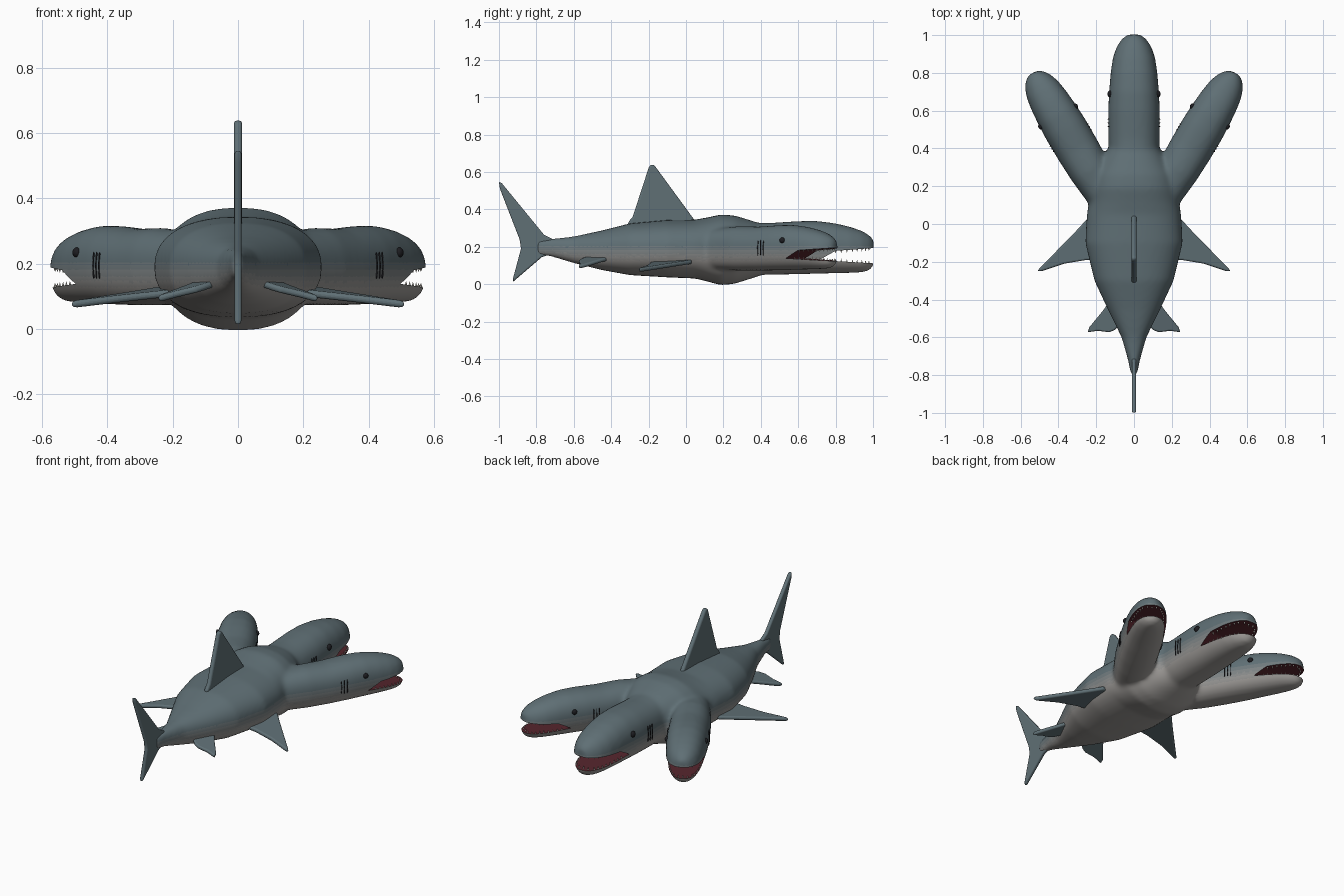
import bpy, bmesh, math
from mathutils import Vector, Matrix
from mathutils.bvhtree import BVHTree

if "Cube" in bpy.data.objects:
    bpy.data.objects.remove(bpy.data.objects["Cube"])


def material(name, rgb):
    m = bpy.data.materials.new(name)
    m.diffuse_color = (*rgb, 1)
    m.use_nodes = True
    m.node_tree.nodes["Principled BSDF"].inputs["Base Color"].default_value = m.diffuse_color
    return m


SLATE, BELLY = Vector((0.115, 0.16, 0.178)), Vector((0.34, 0.325, 0.31))
BANDS = 6
skin = [material(f"skin_{i}", BELLY.lerp(SLATE, i / (BANDS - 1))) for i in range(BANDS)]
red = material("mouth_red", (0.09, 0.018, 0.025))
dark = material("dark", (0.012, 0.012, 0.015))
ivory = material("ivory", (0.75, 0.72, 0.65))


def make_object(name, bm, mats=(), angle=40):
    bmesh.ops.recalc_face_normals(bm, faces=bm.faces)
    me = bpy.data.meshes.new(name)
    bm.to_mesh(me)
    bm.free()
    for m in mats:
        me.materials.append(m)
    me.polygons.foreach_set("use_smooth", [True] * len(me.polygons))
    me.set_sharp_from_angle(angle=math.radians(angle))
    ob = bpy.data.objects.new(name, me)
    bpy.context.collection.objects.link(ob)
    return ob


def loft(bm, sections, mat=Matrix(), n=36, power=2.3):
    """Closed skin through superellipse rings (y, half width, top z, bottom z)."""
    rings = []
    for y, w, zt, zb in sections:
        ring = []
        for k in range(n):
            c, s = math.cos(math.tau * k / n), math.sin(math.tau * k / n)
            x = w * math.copysign(abs(c) ** (2 / power), c)
            z = (zt + zb) / 2 + (zt - zb) / 2 * math.copysign(abs(s) ** (2 / power), s)
            ring.append(bm.verts.new(mat @ Vector((x, y, z))))
        rings.append(ring)
    for a, b in zip(rings, rings[1:]):
        for k in range(n):
            bm.faces.new((a[k], a[(k + 1) % n], b[(k + 1) % n], b[k]))
    bm.faces.new(rings[0])
    bm.faces.new(rings[-1])


def prism(bm, pts, offset):
    """Extrude a 3D polygon symmetrically by +-offset."""
    a = [bm.verts.new(Vector(p) + offset) for p in pts]
    b = [bm.verts.new(Vector(p) - offset) for p in pts]
    bm.faces.new(a)
    bm.faces.new(b)
    for i in range(len(pts)):
        j = (i + 1) % len(pts)
        bm.faces.new((a[i], a[j], b[j], b[i]))


# Head frames: the centre one is unscaled, the side ones splay out and are smaller
def side_frame(s):
    return (Matrix.Translation((s * 0.402, 0.57, 0.195))
            @ Matrix.Rotation(-s * math.radians(30.5), 4, 'Z')
            @ Matrix.Scale(0.85, 4) @ Matrix.Translation((0, -0.69, -0.195)))


frames = [Matrix(), side_frame(1), side_frame(-1)]

BODY = [(-0.8, .016, .235, .155), (-0.72, .032, .243, .147), (-0.6, .066, .255, .112),
        (-0.45, .14, .287, .075), (-0.3, .21, .325, .048), (-0.1, .258, .343, .036),
        (0.05, .25, .345, .03), (0.12, .238, .358, .012), (0.19, .235, .373, -.006),
        (0.26, .22, .367, .002), (0.35, .17, .34, .03), (0.44, .11, .31, .06)]
HEAD = [(0.1, .11, .31, .06), (0.3, .13, .33, .05), (0.45, .136, .327, .05), (0.6, .137, .337, .053),
        (0.7, .132, .338, .056), (0.8, .124, .325, .058), (0.88, .112, .306, .06),
        (0.94, .092, .285, .063), (0.98, .065, .262, .072), (1.003, .034, .24, .1)]
MOUTH = [(0.71, .128), (1.06, .108), (1.06, .197), (0.8, .178)]

# Body and three heads, fused and smoothed
bm = bmesh.new()
loft(bm, BODY)
for f in frames:
    loft(bm, HEAD, f)
raw = make_object("raw_body", bm)
rm = raw.modifiers.new("fuse", 'REMESH')
rm.mode, rm.voxel_size = 'VOXEL', 0.011
sm = raw.modifiers.new("blend", 'SMOOTH')
sm.factor, sm.iterations = 0.5, 14

# Mouth openings
cutters = []
for f in frames:
    bm = bmesh.new()
    prism(bm, [(0, y, z) for y, z in MOUTH], Vector((0.22, 0, 0)))
    bm.transform(f)
    cut = make_object("mouth_cutter", bm)
    cut.hide_render = True
    b = raw.modifiers.new("mouth", 'BOOLEAN')
    b.operation, b.solver, b.object = 'DIFFERENCE', 'EXACT', cut
    cutters.append(cut)
dg = bpy.context.evaluated_depsgraph_get()
me = bpy.data.meshes.new_from_object(raw.evaluated_get(dg))
for ob in [raw] + cutters:
    bpy.data.objects.remove(ob)
bm = bmesh.new()
bm.from_mesh(me)
bm.normal_update()
surface = BVHTree.FromBMesh(bm)

# Countershading by height, red inside the mouths
inverse = [f.inverted() for f in frames]
for face in bm.faces:
    c = face.calc_center_median()
    t = (c.z + 0.05 * face.normal.z - 0.08) / 0.15
    face.material_index = max(0, min(BANDS - 1, int(t * BANDS)))
    for inv in inverse:
        p = inv @ c
        if p.y > 0.69 and p.y < 1.01 and abs(p.x) < 0.15 and .1 < p.z < .2 and abs(face.normal.z) > .75:
            face.material_index = BANDS
me.materials.clear()
make_object("body_with_heads", bm, skin + [red])


# Fins: rounded flat plates
def fin(name, pts, thick):
    pts = [Vector(p) for p in pts]
    normal = (pts[1] - pts[0]).cross(pts[2] - pts[0]).normalized()
    bm = bmesh.new()
    prism(bm, pts, normal * thick)
    ob = make_object(name, bm, [skin[-1]])
    bv = ob.modifiers.new("round", 'BEVEL')
    bv.width, bv.segments, bv.limit_method = thick * 0.8, 3, 'ANGLE'


fin("dorsal_fin", [(0, y, z) for y, z in
    [(-.31, .29), (.08, .29), (.04, .35), (-.165, .63), (-.18, .642), (-.197, .63), (-.285, .36), (-.31, .33)]], .013)
fin("tail_fin", [(0, y, z) for y, z in
    [(-.7, .2), (-.71, .24), (-.76, .265), (-.985, .54), (-1, .548), (-.995, .51), (-.89, .24), (-.882, .19),
     (-.925, .03), (-.925, .012), (-.91, .025), (-.77, .145), (-.72, .16)]], .011)
for s, side in ((1, "right"), (-1, "left")):
    def tilted(pts, x0, y0, z0, kx, ky):
        return [(s * x, y, z0 + kx * (x - x0) + ky * (y - y0)) for x, y in pts]
    fin("pectoral_fin_" + side, tilted([(.15, .03), (.245, .03), (.3, -.03), (.5, -.235), (.512, -.25), (.49, -.25),
        (.37, -.21), (.25, -.19), (.15, -.19)], .25, -.1, .11, -.1, .06), .011)
    fin("pelvic_fin_" + side, tilted([(.07, -.42), (.14, -.425), (.165, -.46), (.235, -.545), (.245, -.573), (.19, -.565),
        (.13, -.573), (.1, -.56), (.06, -.52)], .1, -.5, .135, -.25, .1), .01)


# Eyes, gill slits and teeth for each head
def width_at(y):
    for (y0, w0, *_), (y1, w1, *_) in zip(HEAD, HEAD[1:]):
        if y <= y1:
            return w0 + (w1 - w0) * (y - y0) / (y1 - y0)
    return 0.02


eyes, gills, teeth = bmesh.new(), bmesh.new(), bmesh.new()
for f, inv in zip(frames, inverse):
    def blob(bm, s, y, z, scale):
        p = inv @ surface.find_nearest(f @ Vector((s * 0.15, y, z)))[0]
        bmesh.ops.create_uvsphere(bm, u_segments=16, v_segments=10, radius=1,
                                  matrix=f @ Matrix.Translation(p) @ Matrix.Diagonal((*scale, 1)))
    for s in (1, -1):
        blob(eyes, s, .69, .247, (.014, .018, .018))
        for i in range(3):
            for z in (.165, .195, .225):
                blob(gills, s, .515 + .02 * i, z, (.004, .003, .02))
    # rows follow the jaw outline: sides first, then across the tip
    row = [(s * (width_at(y) * .9 - .006), y - .01) for s in (1, -1)
           for y in (.78, .81, .84, .87, .9, .925, .95, .97)] + [(x, .978) for x in (-.03, 0, .03)]
    for x, y in row:
        upper = .178 + (y - .8) * .019 / .26
        lower = .128 - (y - .71) * .02 / .35
        for z, flip in ((upper - .006, math.pi), (lower + .006, 0)):
            bmesh.ops.create_cone(teeth, cap_ends=True, segments=6, radius1=.005, radius2=0, depth=.018,
                                  matrix=f @ Matrix.Translation((x, y, z)) @ Matrix.Rotation(flip, 4, 'X'))
make_object("eyes", eyes, [dark])
make_object("gill_slits", gills, [dark])
make_object("teeth", teeth, [ivory])
